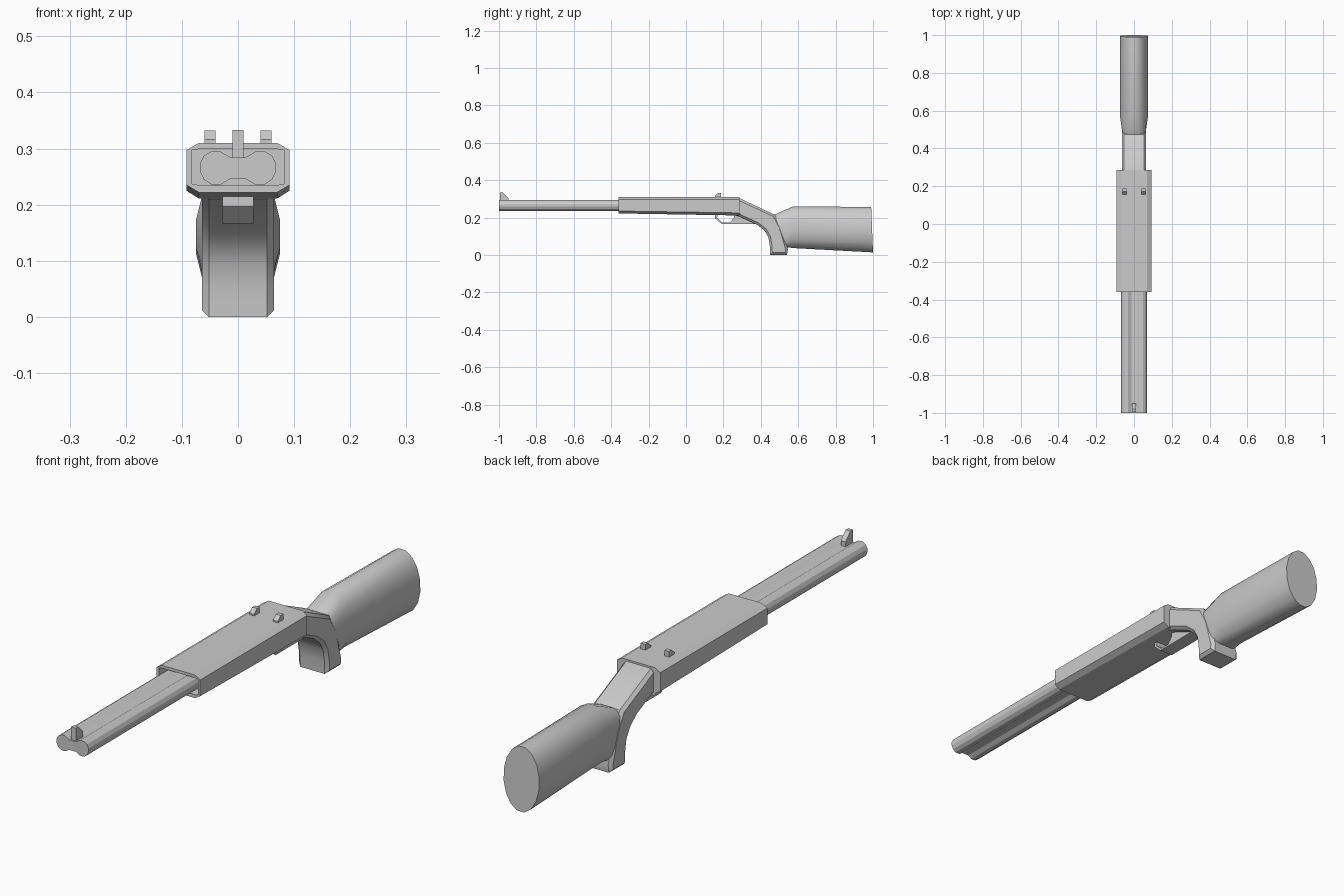
import bpy, bmesh, math

if "Cube" in bpy.data.objects:
    bpy.data.objects.remove(bpy.data.objects["Cube"])


def finish(name, bm, smooth=False):
    bmesh.ops.recalc_face_normals(bm, faces=bm.faces)
    mesh = bpy.data.meshes.new(name)
    bm.to_mesh(mesh)
    bm.free()
    ob = bpy.data.objects.new(name, mesh)
    bpy.context.collection.objects.link(ob)
    if smooth:
        bpy.ops.object.select_all(action='DESELECT')
        ob.select_set(True)
        bpy.context.view_layer.objects.active = ob
        bpy.ops.object.shade_smooth_by_angle(angle=math.radians(32))
    return ob


def loft(name, rings, smooth=False):
    bm = bmesh.new()
    vs = [[bm.verts.new(p) for p in r] for r in rings]
    n = len(vs[0])
    for a, b in zip(vs, vs[1:]):
        for i in range(n):
            j = (i + 1) % n
            bm.faces.new((a[i], a[j], b[j], b[i]))
    bm.faces.new(vs[0])
    bm.faces.new(vs[-1])
    return finish(name, bm, smooth)


def mirrored(half, y):
    """Ring from right-half (x, z) points, listed top to bottom."""
    return [(x, y, z) for x, z in half] + [(-x, y, z) for x, z in reversed(half)]


def side_extrude(name, profile, half, cx=0, bevel=0, smooth=False):
    """Extrude a (y, z) profile across x, optionally chamfering the side rims."""
    bm = bmesh.new()
    f = bm.faces.new([bm.verts.new((cx - half, y, z)) for y, z in profile])
    ext = bmesh.ops.extrude_face_region(bm, geom=[f], use_keep_orig=True)
    for v in ext['geom']:
        if isinstance(v, bmesh.types.BMVert):
            v.co.x += 2 * half
    if bevel:
        rims = [e for e in bm.edges if abs(e.verts[0].co.x - e.verts[1].co.x) < 1e-6]
        bmesh.ops.bevel(bm, geom=rims, offset=bevel, segments=1, affect='EDGES')
    return finish(name, bm, smooth)


# receiver: chamfered body with a recessed front opening and sloping underside
inner = [(.07, .299), (.082, .297), (.082, .237), (.07, .235)]
front = [(.07, .31), (.092, .297), (.092, .235), (.07, .222)]
rear = [(.07, .31), (.092, .297), (.092, .225), (.07, .211)]
loft("receiver", [mirrored(inner, -.31), mirrored(inner, -.36),
                  mirrored(front, -.36), mirrored(rear, .287)])

# twin barrels joined by a rib
barrel = [(.013, .284), (.032, .295), (.048, .295), (.061, .287), (.068, .273),
          (.068, .26), (.061, .245), (.048, .236), (.03, .236), (.014, .246)]
loft("barrels", [mirrored(barrel, -1), mirrored(barrel, -.3)])

# sights
side_extrude("front_sight", [(-.995, .28), (-.995, .333), (-.98, .333),
                             (-.95, .303), (-.95, .28)], .01)
for name, x in (("rear_sight_left", -.05), ("rear_sight_right", .05)):
    side_extrude(name, [(.155, .305), (.155, .316), (.172, .332),
                        (.188, .332), (.188, .305)], .01, cx=x)

# trigger guard
side_extrude("trigger_guard", [
    (.155, .22), (.155, .197), (.19, .166), (.38, .166), (.38, .22), (.257, .22),
    (.257, .2), (.235, .173), (.195, .173), (.166, .198), (.17, .22)], .028)

# neck and pistol grip
side_extrude("grip", [
    (.27, .303), (.287, .303), (.475, .215), (.51, .15), (.545, .03), (.54, 0),
    (.45, 0), (.448, .05), (.44, .095), (.42, .13), (.38, .162), (.287, .205),
    (.27, .21)], .064, bevel=.012, smooth=True)


# stock: boxy at the neck, blending into an oval butt
def section(yt, zt, yb, zb, hw, power):
    ring = []
    for i in range(16):
        a = 2 * math.pi * (i + .5) / 16
        c, s = math.cos(a), math.sin(a)
        x = hw * math.copysign(abs(c) ** power, c)
        t = .5 + .5 * math.copysign(abs(s) ** power, s) / math.sin(7.5 * math.pi / 16) ** power
        ring.append((x, yb + (yt - yb) * t, zb + (zt - zb) * t))
    return ring


loft("stock", [section(.47, .215, .54, .04, .063, .5),
               section(.57, .26, .58, .035, .076, .9),
               section(.99, .259, 1.0, .012, .076, 1)], smooth=True)
